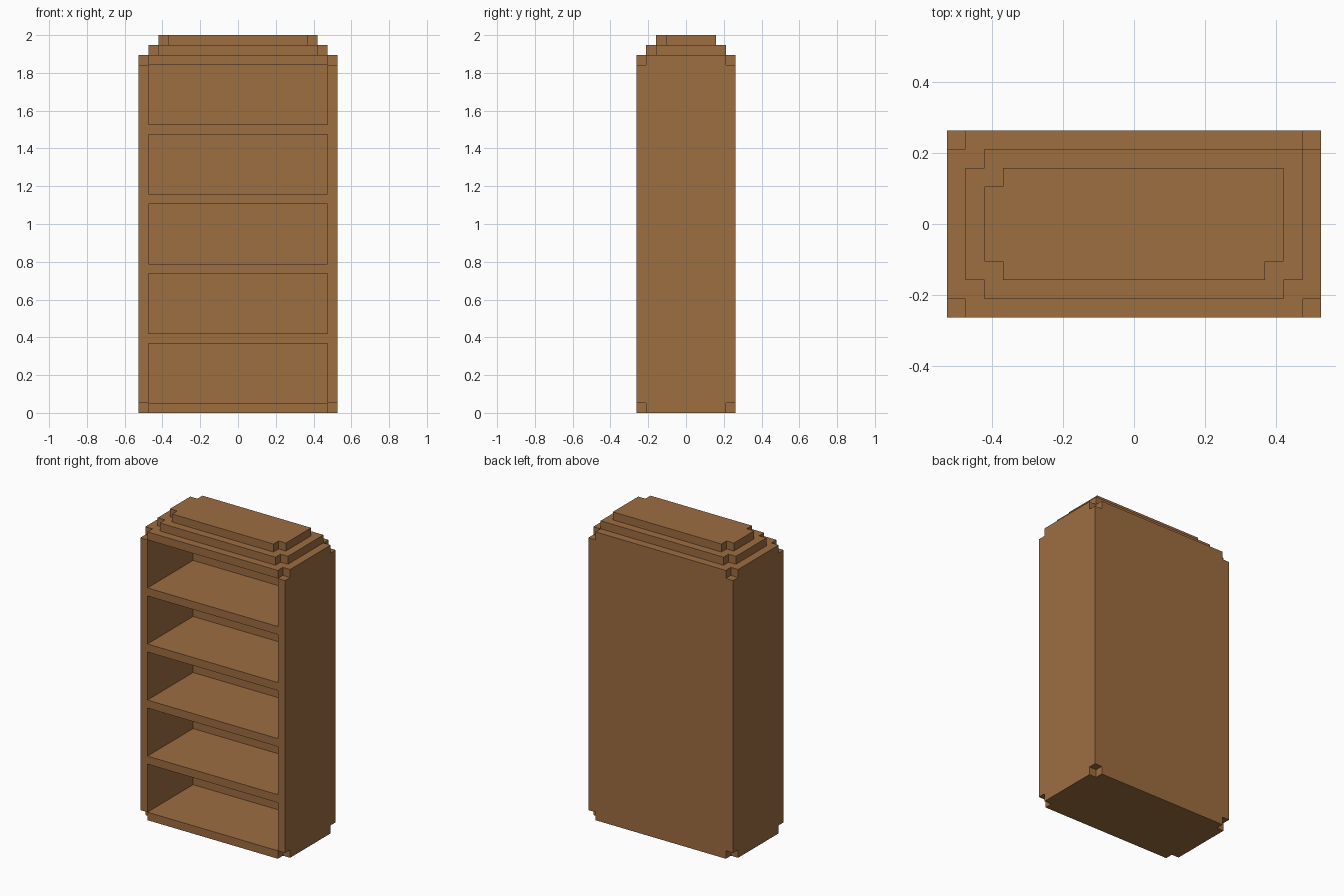
import bpy, bmesh
from mathutils import Matrix, Vector

if "Cube" in bpy.data.objects:
    bpy.data.objects.remove(bpy.data.objects["Cube"])

U = 2 / 38  # one block of the grid; the bookcase is 20 x 10 x 38 blocks

wood = bpy.data.materials.new("brown wood")
wood.diffuse_color = (0.337, 0.153, 0.053, 1)
wood.use_nodes = True
wood.node_tree.nodes["Principled BSDF"].inputs["Base Color"].default_value = wood.diffuse_color


def add_box(bm, lo, hi):
    lo, hi = Vector(lo) * U, Vector(hi) * U
    size = hi - lo
    m = Matrix.Translation((lo + hi) / 2) @ Matrix.Diagonal((*size, 1))
    bmesh.ops.create_cube(bm, size=1, matrix=m)


def finish(name, bm):
    bmesh.ops.recalc_face_normals(bm, faces=bm.faces)
    me = bpy.data.meshes.new(name)
    bm.to_mesh(me)
    bm.free()
    me.materials.append(wood)
    ob = bpy.data.objects.new(name, me)
    bpy.context.collection.objects.link(ob)
    return ob


# Main case
bm = bmesh.new()
add_box(bm, (-10, -5, 0), (10, 5, 36))
case = finish("bookcase_body", bm)

# Cutter: five open compartments and a one-block notch at all eight corners
bm = bmesh.new()
for i in range(5):
    z = 1 + 7 * i
    add_box(bm, (-9, -6, z), (9, 4, z + 6))
for x in (-10, 10):
    for y in (-5, 5):
        for z in (0, 36):
            add_box(bm, (x - 1, y - 1, z - 1), (x + 1, y + 1, z + 1))
cutter = finish("body_cutter", bm)
cutter.hide_render = True

mod = case.modifiers.new("cut", 'BOOLEAN')
mod.operation = 'DIFFERENCE'
mod.solver = 'EXACT'
mod.object = cutter
bpy.context.view_layer.objects.active = case
bpy.ops.object.modifier_apply(modifier=mod.name)
bpy.data.objects.remove(cutter)


# Stepped top: slabs notched at three corners, back right corner left square
def tier(name, x, y, z):
    outline = [(-x + 1, -y), (x - 1, -y), (x - 1, -y + 1), (x, -y + 1),
               (x, y),
               (-x + 1, y), (-x + 1, y - 1), (-x, y - 1),
               (-x, -y + 1), (-x + 1, -y + 1)]
    bm = bmesh.new()
    face = bm.faces.new([bm.verts.new((px * U, py * U, z * U)) for px, py in outline])
    out = bmesh.ops.extrude_face_region(bm, geom=[face], use_keep_orig=True)
    top = [g for g in out["geom"] if isinstance(g, bmesh.types.BMVert)]
    bmesh.ops.translate(bm, verts=top, vec=(0, 0, U))
    finish(name, bm)


tier("lower_top_step", 9, 4, 36)
tier("upper_top_step", 8, 3, 37)
